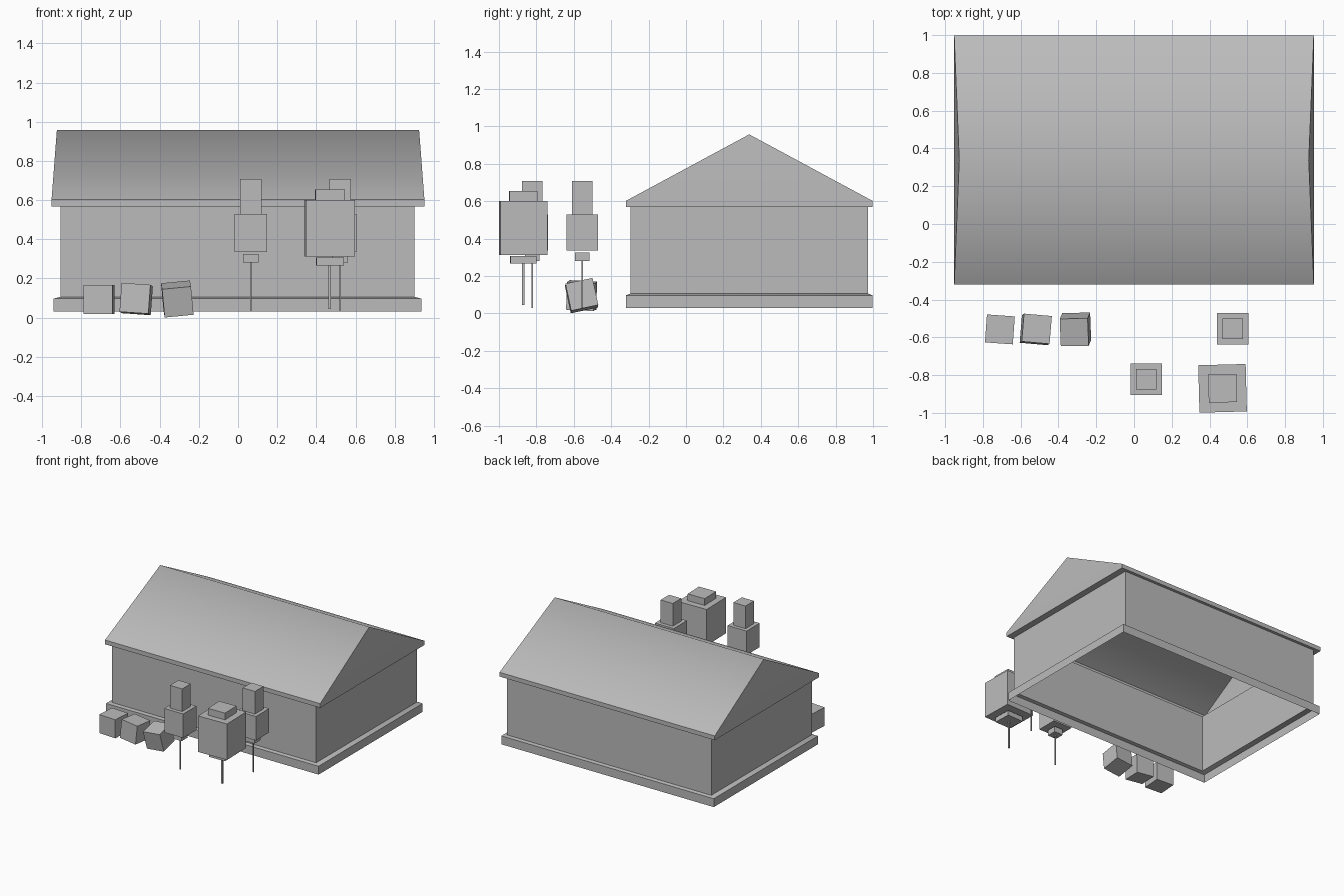
import bpy, bmesh
from math import radians
from mathutils import Euler, Matrix, Vector

cube = bpy.data.objects.get("Cube")
if cube:
    bpy.data.objects.remove(cube, do_unlink=True)

grey = bpy.data.materials.new("plain grey")
grey.use_nodes = True
COLOUR = (0.5, 0.5, 0.5, 1)
grey.diffuse_color = COLOUR
grey.node_tree.nodes["Principled BSDF"].inputs["Base Color"].default_value = COLOUR


def finish(name, bm):
    bmesh.ops.recalc_face_normals(bm, faces=bm.faces[:])
    mesh = bpy.data.meshes.new(name)
    bm.to_mesh(mesh)
    bm.free()
    mesh.materials.append(grey)
    obj = bpy.data.objects.new(name, mesh)
    bpy.context.collection.objects.link(obj)
    return obj


def add_box(bm, centre, size, rot=(0, 0, 0)):
    turn = Euler([radians(a) for a in rot]).to_matrix().to_4x4()
    scale = Matrix.Diagonal(Vector((*size, 1)))
    bmesh.ops.create_cube(bm, size=1, matrix=Matrix.Translation(centre) @ turn @ scale)


# House: one thin open-bottomed shell of stacked rectangular rings
MID_Y = 0.338
RINGS = [  # half width, half depth, height, x offset
    (0.94, 0.658, 0.03, -0.003),    # plinth foot
    (0.94, 0.658, 0.097, -0.003),   # plinth rim
    (0.903, 0.636, 0.106, -0.003),  # wall foot
    (0.903, 0.636, 0.568, -0.003),  # wall top
    (0.952, 0.659, 0.568, 0),       # eave underside
    (0.952, 0.659, 0.602, 0),       # eave top
]
bm = bmesh.new()
loops = []
for hx, hy, z, dx in RINGS:
    loops.append([bm.verts.new((dx + sx * hx, MID_Y + sy * hy, z))
                  for sx, sy in ((-1, -1), (1, -1), (1, 1), (-1, 1))])
for low, high in zip(loops, loops[1:]):
    for i in range(4):
        j = (i + 1) % 4
        bm.faces.new((low[i], low[j], high[j], high[i]))

# Gabled roof with ends leaning slightly inward
a, b, c, d = loops[-1]
left, right = (bm.verts.new((x, MID_Y, 0.957)) for x in (-0.925, 0.925))
for face in ((a, b, right, left), (c, d, left, right), (b, c, right), (d, a, left)):
    bm.faces.new(face)
house = finish("house_shell", bm)
# The ridge is softly shaded, all other edges stay crisp
bpy.ops.object.select_all(action="DESELECT")
house.select_set(True)
bpy.context.view_layer.objects.active = house
bpy.ops.object.shade_smooth_by_angle(angle=radians(60))

# Crates in front of the house
CRATES = [
    ((-0.71, -0.558, 0.093), (0, 0, -4)),
    ((-0.52, -0.558, 0.095), (-3, 4, -5)),
    ((-0.31, -0.558, 0.095), (12, -5.5, 1)),
]
for n, (centre, rot) in enumerate(CRATES, 1):
    bm = bmesh.new()
    add_box(bm, centre, (0.148,) * 3, rot)
    finish(f"crate_{n}", bm)


# Block figures on thin posts: block = (width, bottom, top)
def post_figure(name, x, y, blocks, post, turn=0):
    for part, (width, low, high) in zip(("base", "body", "head", "post"), blocks + [post]):
        bm = bmesh.new()
        add_box(bm, (x, y, (low + high) / 2), (width, width, high - low), (0, 0, turn))
        finish(f"{name}_{part}", bm)


SLIM = [(0.077, 0.281, 0.326), (0.167, 0.336, 0.528), (0.108, 0.528, 0.709)]
STOUT = [(0.14, 0.267, 0.306), (0.251, 0.313, 0.601), (0.149, 0.601, 0.655)]
post_figure("slim_figure_front", 0.065, -0.822, SLIM, (0.008, 0.03, 0.281))
post_figure("slim_figure_back", 0.522, -0.555, SLIM, (0.008, 0.03, 0.281))
post_figure("stout_figure", 0.469, -0.87, STOUT, (0.012, 0.045, 0.267), 1.5)
